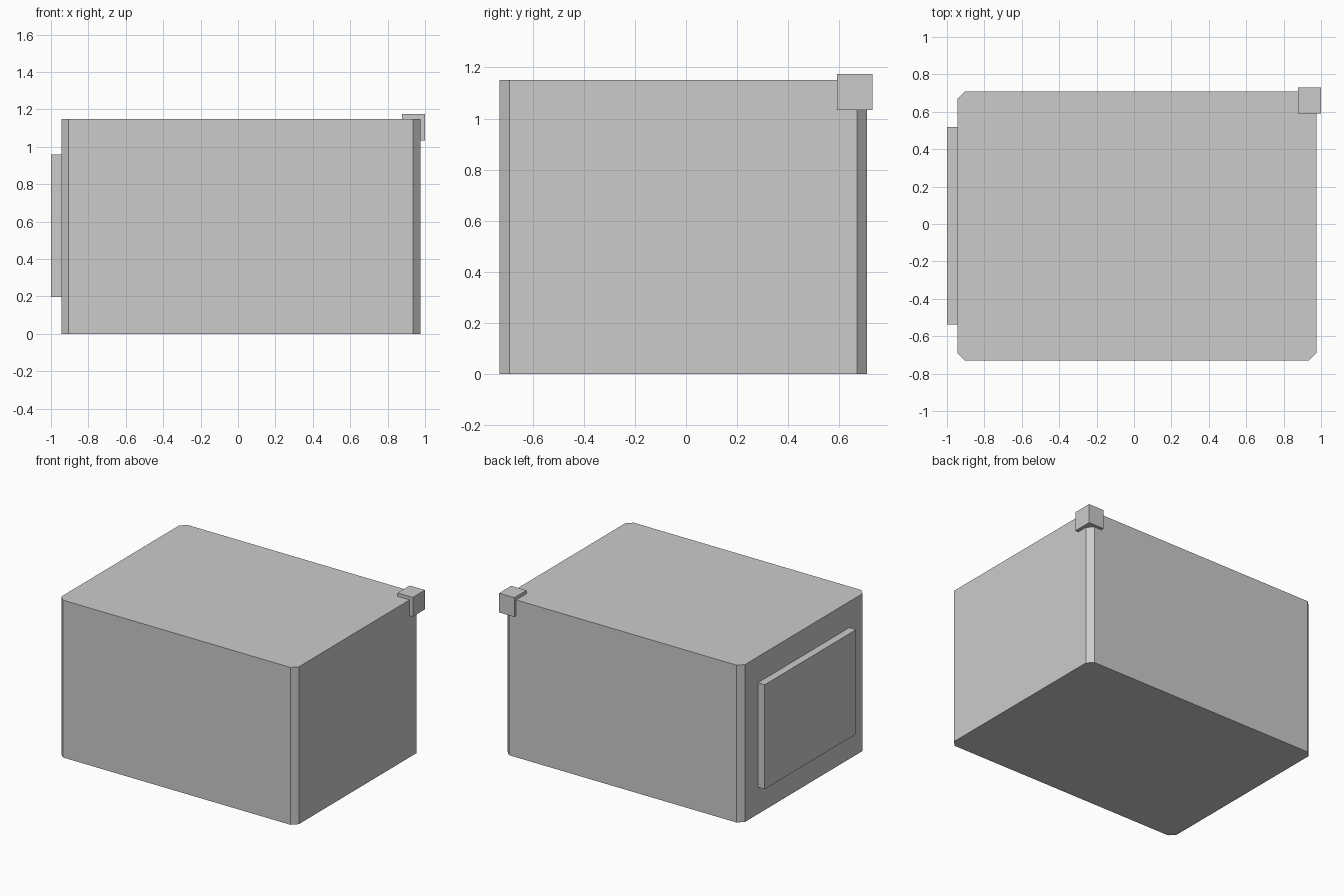
import bpy, bmesh

if "Cube" in bpy.data.objects:
    bpy.data.objects.remove(bpy.data.objects["Cube"])

grey = bpy.data.materials.new("plain_grey")
grey.diffuse_color = (0.6, 0.6, 0.6, 1)
grey.use_nodes = True
grey.node_tree.nodes["Principled BSDF"].inputs["Base Color"].default_value = grey.diffuse_color


def box(name, lo, hi, chamfer=0):
    """Box between two corners, with optional flat chamfers on its upright edges."""
    bm = bmesh.new()
    bmesh.ops.create_cube(bm, size=1)
    for v in bm.verts:
        v.co = [lo[i] if v.co[i] < 0 else hi[i] for i in range(3)]
    if chamfer:
        upright = [e for e in bm.edges
                   if abs(e.verts[0].co.z - e.verts[1].co.z) > 0.01]
        bmesh.ops.bevel(bm, geom=upright, offset=chamfer, segments=1,
                        affect='EDGES')
    bmesh.ops.recalc_face_normals(bm, faces=bm.faces)
    mesh = bpy.data.meshes.new(name)
    bm.to_mesh(mesh)
    bm.free()
    mesh.materials.append(grey)
    obj = bpy.data.objects.new(name, mesh)
    bpy.context.collection.objects.link(obj)
    return obj


# Main block with chamfered upright corners
box("body", (-0.945, -0.73, 0), (0.975, 0.708, 1.15), 0.04)
# Raised panel on the left side
box("side_panel", (-1.0, -0.537, 0.197), (-0.94, 0.519, 0.96))
# Small cube capping the back right top corner
box("corner_block", (0.877, 0.59, 1.034), (1.0, 0.73, 1.175))
